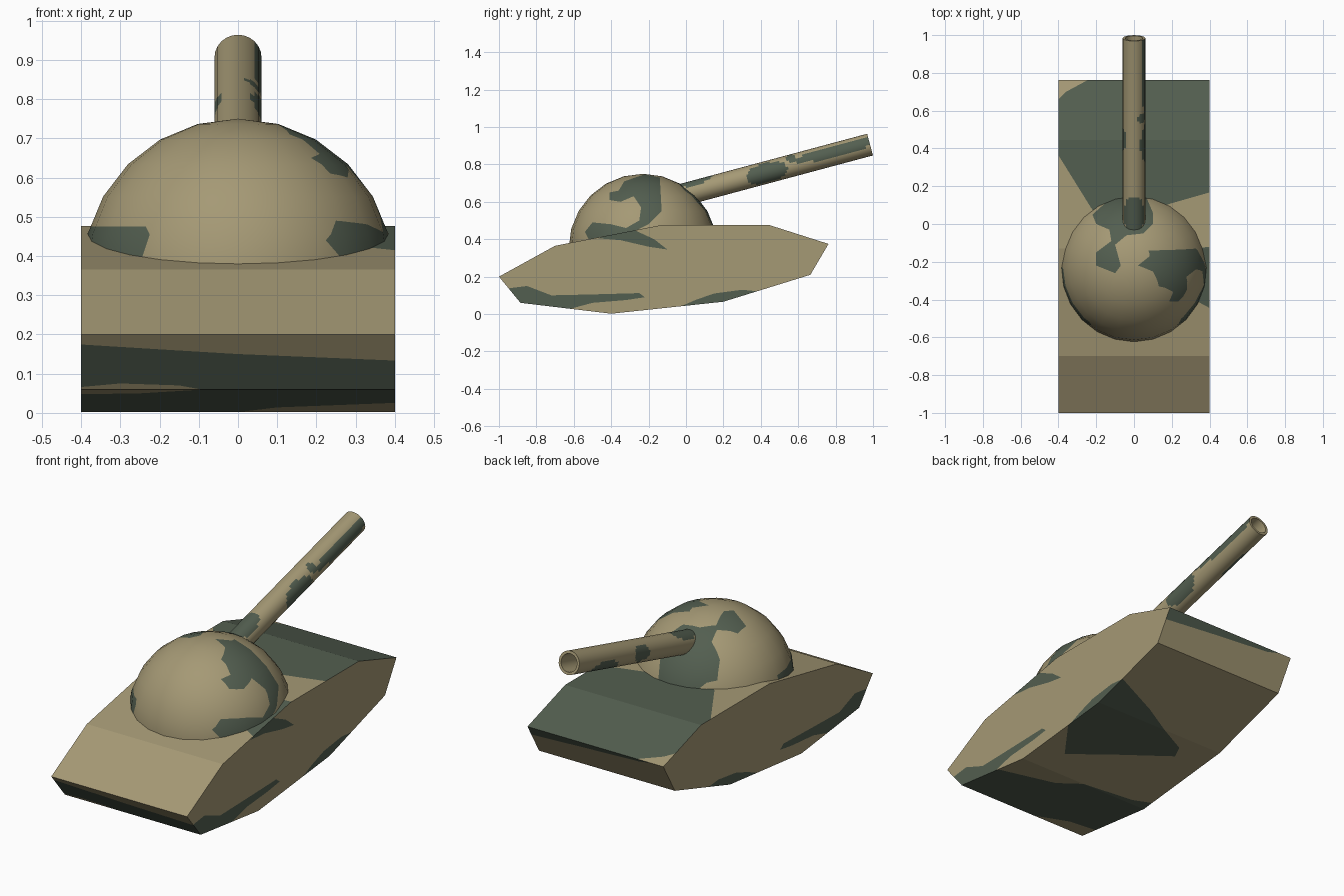
import bpy, bmesh, math
from mathutils import Vector, Matrix

if "Cube" in bpy.data.objects:
    bpy.data.objects.remove(bpy.data.objects["Cube"])


def material(name, rgb):
    m = bpy.data.materials.new(name)
    m.diffuse_color = (*rgb, 1)
    m.use_nodes = True
    m.node_tree.nodes["Principled BSDF"].inputs["Base Color"].default_value = m.diffuse_color
    return m


MATS = [material("sand_tan", (0.376, 0.319, 0.178)),
        material("dark_green", (0.086, 0.113, 0.080))]


def inside(a, b, poly):
    hit = False
    for (pa, pb), (qa, qb) in zip(poly, poly[1:] + poly[:1]):
        if (pb > b) != (qb > b) and a < pa + (b - pb) * (qa - pa) / (qb - pb):
            hit = not hit
    return hit


def paint(bm, test, axes, poly):
    """Cut a patch outline, seen along one axis, into the faces that pass
    the test, and colour the faces inside it green."""
    i, j = axes
    for p, q in zip(poly, poly[1:] + poly[:1]):
        faces = [f for f in bm.faces if test(f)]
        geom = set(faces)
        for f in faces:
            geom.update(f.edges)
            geom.update(f.verts)
        co, no = Vector((0, 0, 0)), Vector((0, 0, 0))
        co[i], co[j] = p
        no[i], no[j] = q[1] - p[1], p[0] - q[0]
        bmesh.ops.bisect_plane(bm, geom=list(geom), dist=1e-5,
                               plane_co=co, plane_no=no.normalized())
        bm.normal_update()
    for f in bm.faces:
        if test(f):
            c = f.calc_center_median()
            if inside(c[i], c[j], poly):
                f.material_index = 1


def finish(bm, name):
    me = bpy.data.meshes.new(name)
    bm.to_mesh(me)
    bm.free()
    for m in MATS:
        me.materials.append(m)
    ob = bpy.data.objects.new(name, me)
    bpy.context.collection.objects.link(ob)
    return ob


# Hull: side profile extruded across the width
profile = [(-1, .2), (-.885, .06), (-.4, .002), (.2, .066), (.665, .21),
           (.762, .375), (.445, .476), (-.13, .476), (-.70, .365)]
bm = bmesh.new()
face = bm.faces.new([bm.verts.new((-.4, y, z)) for y, z in profile])
ext = bmesh.ops.extrude_face_region(bm, geom=[face])
bmesh.ops.translate(bm, vec=(.8, 0, 0),
                    verts=[v for v in ext["geom"] if isinstance(v, bmesh.types.BMVert)])
bmesh.ops.recalc_face_normals(bm, faces=bm.faces)
bm.normal_update()


def side(f): return abs(f.normal.x) > .9
def right(f): return f.normal.x > .9
def deck(f): return f.normal.z > .5
def belly(f): return f.normal.z < -.8
def rear(f): return f.normal.y > .7 and f.normal.z < 0
def nose(f): return f.normal.y < -.5 and f.normal.z < 0


# Hull camouflage patches
paint(bm, side, (1, 2), [(-.98, .13), (-.93, .14), (-.85, .15), (-.72, .10), (-.5, .105),
                         (-.25, .112), (-.22, .09), (-.32, .075), (-.5, .06), (-.65, .02), (-.9, .03)])
paint(bm, side, (1, 2), [(-.03, .04), (.05, .075), (.15, .11), (.3, .13), (.4, .12), (.2, .05)])
paint(bm, right, (1, 2), [(-.47, .405), (-.3, .46), (-.17, .40), (-.10, .345), (-.2, .36), (-.35, .395)])
paint(bm, deck, (0, 1), [(-.41, .65), (-.36, .70), (-.23, .77), (.41, .78), (.41, .17), (.2, .11),
                         (0, .05), (-.2, .05), (-.23, .09), (-.41, .38)])
paint(bm, deck, (0, 1), [(.3, -.13), (.41, -.12), (.41, -.45), (.28, -.38)])
paint(bm, rear, (0, 2), [(.41, .32), (.1, .34), (-.25, .36), (-.35, .38), (.41, .38)])
paint(bm, nose, (0, 2), [(-.41, .175), (-.2, .162), (0, .15), (.41, .133), (.41, .05),
                         (-.04, .05), (-.15, .07), (-.3, .075), (-.41, .065)])
paint(bm, belly, (0, 1), [(.41, -.6), (.1, -.5), (0, -.40), (-.3, -.37), (-.41, -.33),
                          (-.41, -.78), (-.25, -.8), (-.05, -.9), (.41, -.9)])
paint(bm, belly, (0, 1), [(.41, -.03), (.25, -.25), (.05, -.12), (-.23, .05), (-.2, .12),
                          (.13, .28), (.41, .39)])
finish(bm, "hull")

# Turret dome: upper half of a 24-sided sphere, sunk into the deck
C = Vector((0, -.23, .353))
bm = bmesh.new()
bmesh.ops.create_uvsphere(bm, u_segments=24, v_segments=12, radius=.397)
bmesh.ops.delete(bm, geom=[v for v in bm.verts if v.co.z < -.01], context="VERTS")
bmesh.ops.translate(bm, vec=C, verts=bm.verts)
bm.normal_update()


def dome_back(f):
    c = f.calc_center_median()
    return c.y > -.3 and c.x < .15


def dome_right(f): return f.calc_center_median().x > 0
def dome_front_left(f):
    c = f.calc_center_median()
    return c.x < -.15 and c.y < -.23 and c.z < .56


# Dome camouflage patches
paint(bm, dome_back, (0, 1), [(-.22, .05), (-.13, .13), (-.05, .2), (.04, .2), (.10, .06), (.10, 0),
                              (.05, -.05), (-.04, -.06), (-.10, -.11), (-.07, -.22), (-.10, -.26),
                              (-.2, -.22), (-.2, -.15), (-.12, -.09), (-.13, -.03), (-.2, 0)])
paint(bm, dome_right, (1, 2), [(-.14, .73), (-.13, .55), (-.2, .48), (-.3, .43), (-.38, .41),
                               (-.52, .40), (-.54, .44), (-.5, .49), (-.4, .48), (-.32, .46),
                               (-.25, .5), (-.24, .57), (-.28, .63), (-.35, .60), (-.41, .61),
                               (-.41, .65), (-.36, .66), (-.33, .71), (-.22, .747)])
paint(bm, dome_front_left, (0, 2), [(-.4, .475), (-.235, .475), (-.225, .455), (-.25, .38), (-.4, .38)])
for f in bm.faces:
    f.smooth = True
dome = finish(bm, "turret_dome")
dome.data.normals_split_custom_set_from_vertices(
    [(v.co - C).normalized() for v in dome.data.vertices])

# Gun barrel: hollow tube of rings, tilted up 15 degrees
SEG, LEN, RINGS = 24, 1.06, 84
tube = [(.06, -LEN + LEN * k / RINGS) for k in range(RINGS + 1)]
tube += [(.046, 0), (.046, -.3)]
# patches: position y, angle round the barrel (0 right, 90 up), half sizes
spots = [(.43, -5, .11, 60), (.82, 18, .24, 32), (.06, 90, .10, 60),
         (.45, 175, .06, 45), (.74, 220, .11, 40), (.57, 45, .03, 25)]
bm = bmesh.new()
rings = [[bm.verts.new((r * math.cos(2 * math.pi * k / SEG), s, r * math.sin(2 * math.pi * k / SEG)))
          for k in range(SEG)] for r, s in tube]
for n, (a, b) in enumerate(zip(rings, rings[1:])):
    for k in range(SEG):
        m = (k + 1) % SEG
        f = bm.faces.new((a[k], b[k], b[m], a[m]))
        f.smooth = True
        if n < RINGS:
            y = .984 + f.calc_center_median().y * math.cos(math.radians(15))
            ang = (k + .5) * 360 / SEG
            for sy, sa, dy, da in spots:
                d = (ang - sa + 180) % 360 - 180
                if ((y - sy) / dy) ** 2 + (d / da) ** 2 < 1:
                    f.material_index = 1
bm.faces.new(rings[0])
bm.faces.new(rings[-1])
bmesh.ops.recalc_face_normals(bm, faces=bm.faces)
bm.normal_update()
for e in bm.edges:
    e.smooth = e.calc_face_angle(0) < math.radians(40)
bm.transform(Matrix.Translation((0, .984, .906)) @ Matrix.Rotation(math.radians(15), 4, "X"))
finish(bm, "gun_barrel")
